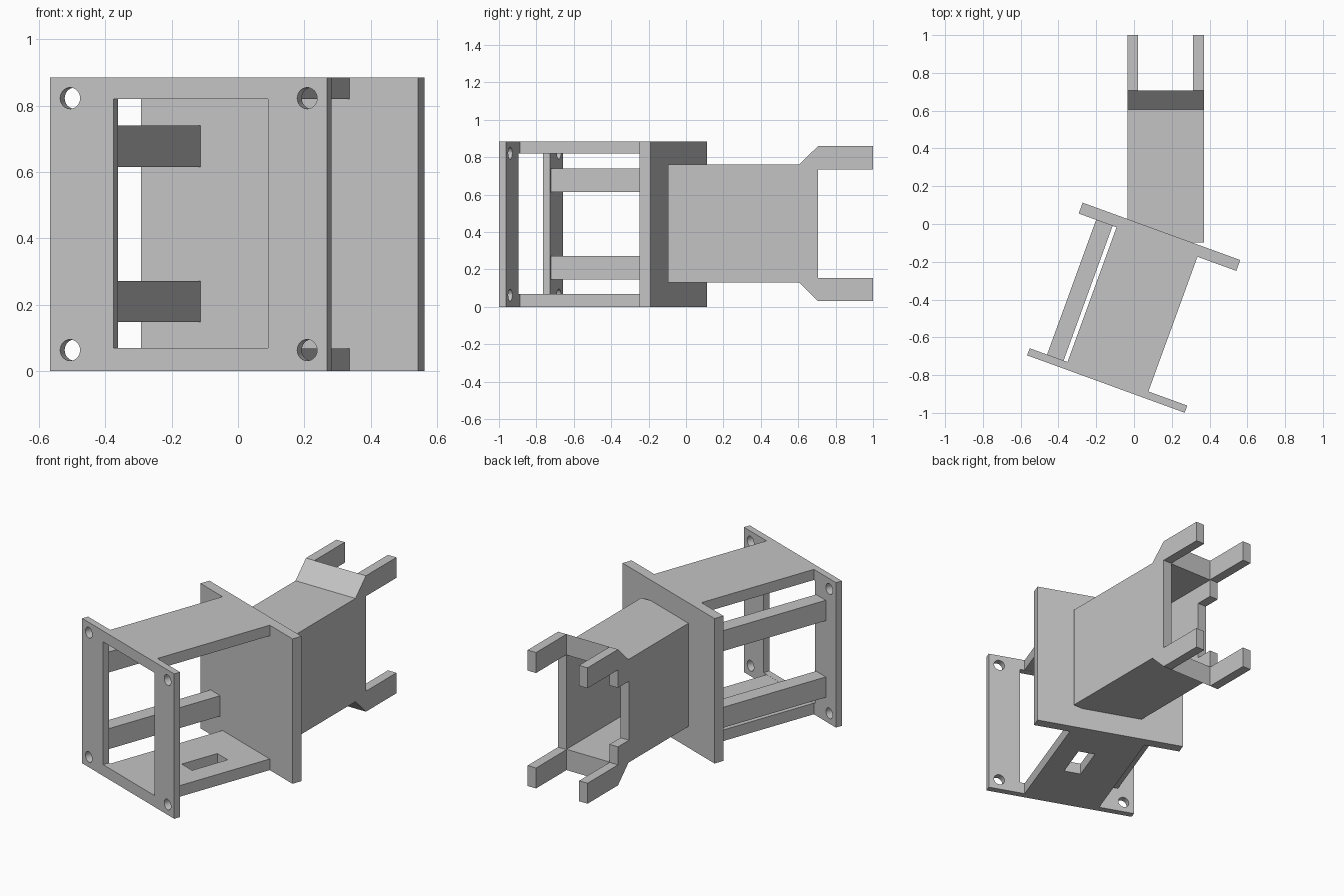
import bpy
import bmesh
import math
from mathutils import Matrix, Vector

cube = bpy.data.objects.get("Cube")
if cube:
    bpy.data.objects.remove(cube, do_unlink=True)

TURN = math.radians(-20)      # the frame is turned against the tube
HEIGHT = 0.885

grey = bpy.data.materials.new("plain grey")
grey.use_nodes = True
colour = (0.55, 0.55, 0.55, 1)
grey.diffuse_color = colour
for node in grey.node_tree.nodes:
    if node.type == 'BSDF_PRINCIPLED':
        node.inputs["Base Color"].default_value = colour


def add_object(name, bm, turn=0.0):
    bmesh.ops.recalc_face_normals(bm, faces=bm.faces)
    mesh = bpy.data.meshes.new(name)
    bm.to_mesh(mesh)
    bm.free()
    mesh.materials.append(grey)
    obj = bpy.data.objects.new(name, mesh)
    obj.rotation_euler.z = turn
    bpy.context.collection.objects.link(obj)
    return obj


def box(name, x, y, z, turn=0.0):
    bm = bmesh.new()
    size = [b - a for a, b in (x, y, z)]
    centre = [(a + b) / 2 for a, b in (x, y, z)]
    bmesh.ops.create_cube(bm, size=1, matrix=Matrix.Translation(centre) @ Matrix.Diagonal((*size, 1)))
    return add_object(name, bm, turn)


def cut(obj, cutters):
    # Subtract every cutter, keep the result and drop the cutters
    for cutter in cutters:
        cutter.hide_render = True
        mod = obj.modifiers.new("cut", 'BOOLEAN')
        mod.operation = 'DIFFERENCE'
        mod.solver = 'EXACT'
        mod.object = cutter
    bpy.context.view_layer.update()
    result = obj.evaluated_get(bpy.context.evaluated_depsgraph_get())
    mesh = bpy.data.meshes.new_from_object(result)
    obj.modifiers.clear()
    obj.data = mesh
    for cutter in cutters:
        bpy.data.objects.remove(cutter, do_unlink=True)


# Front plate with a window and four screw holes
LEFT, RIGHT = -0.294, 0.594
front_plate = box("front_plate", (LEFT, RIGHT), (-0.847, -0.807), (0, HEIGHT), TURN)
cutters = [box("window_cutter", (-0.091, 0.404), (-1, -0.7), (0.069, 0.819), TURN)]
for u in (LEFT + 0.064, RIGHT - 0.064):
    for z in (0.063, HEIGHT - 0.063):
        bm = bmesh.new()
        bmesh.ops.create_cone(bm, cap_ends=True, segments=32, radius1=0.032, radius2=0.032, depth=0.2,
                              matrix=Matrix.Translation((u, -0.83, z)) @ Matrix.Rotation(math.pi / 2, 4, 'X'))
        cutters.append(add_object("hole_cutter", bm, TURN))
cut(front_plate, cutters)

# Back plate
box("back_plate", (LEFT, RIGHT), (-0.048, 0.013), (0, HEIGHT), TURN)

# Shelves joining the plates, the lower one slotted
between = (-0.808, -0.047)
box("top_shelf", (-0.081, 0.375), between, (0.82, HEIGHT), TURN)
bottom_shelf = box("bottom_shelf", (-0.081, 0.375), between, (0, 0.068), TURN)
cut(bottom_shelf, [box("slot_cutter", (0.15, 0.25), (-0.485, -0.245), (-0.1, 0.2), TURN)])

# Side rails
for name, z in (("lower_rail", (0.147, 0.272)), ("upper_rail", (0.615, 0.74))):
    box(name, (-0.196, -0.103), between, z, TURN)

# Tube: side profile swept across, flared at the far end
TUBE_X = (-0.035, 0.37)
MIDDLE = 0.445
upper = [(-0.097, 0.315), (0.605, 0.315), (0.706, 0.415), (1.0, 0.415), (1.0, 0.29)]
profile = [(y, MIDDLE + h) for y, h in upper] + [(y, MIDDLE - h) for y, h in reversed(upper)]
bm = bmesh.new()
face = bm.faces.new([bm.verts.new((TUBE_X[0], y, z)) for y, z in profile])
swept = bmesh.ops.extrude_face_region(bm, geom=[face])
bmesh.ops.translate(bm, vec=(TUBE_X[1] - TUBE_X[0], 0, 0),
                    verts=[v for v in swept["geom"] if isinstance(v, bmesh.types.BMVert)])
# Trim the near end inside the slanted back plate
normal = Matrix.Rotation(TURN, 3, 'Z') @ Vector((0, 1, 0))
trim = bmesh.ops.bisect_plane(bm, geom=bm.verts[:] + bm.edges[:] + bm.faces[:],
                              plane_co=normal * -0.02, plane_no=normal, clear_inner=True)
bmesh.ops.holes_fill(bm, edges=[e for e in bm.edges if e.is_boundary])
tube = add_object("tube_with_prongs", bm)
cut(tube, [
    box("cavity_cutter", (0.022, 0.313), (-0.3, 0.8), (MIDDLE - 0.288, MIDDLE + 0.288)),
    box("prong_gap_cutter", (0.022, 0.313), (0.706, 1.1), (-0.1, 1)),
    box("end_cutter", (-0.2, 0.5), (0.706, 1.1), (MIDDLE - 0.29, MIDDLE + 0.29)),
    box("side_notch_cutter", (-0.2, 0.1), (0.6, 0.8), (MIDDLE - 0.18, MIDDLE + 0.18)),
])
